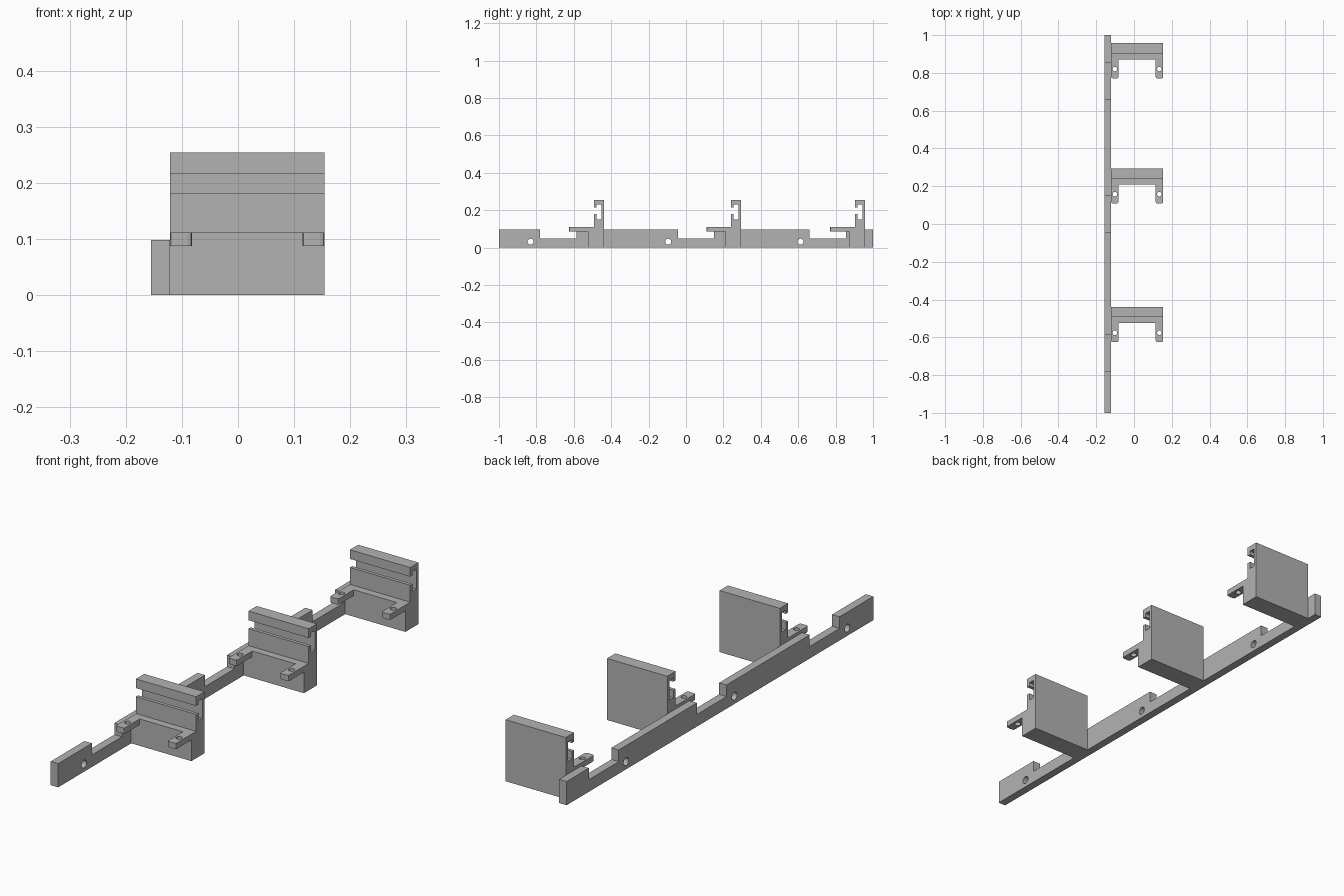
import bpy, bmesh
from mathutils import Matrix, Vector

cube = bpy.data.objects.get("Cube")
if cube:
    bpy.data.objects.remove(cube, do_unlink=True)

grey = bpy.data.materials.new("light grey")
grey.use_nodes = True
colour = (0.45, 0.45, 0.45, 1)
grey.diffuse_color = colour
grey.node_tree.nodes["Principled BSDF"].inputs["Base Color"].default_value = colour


def prism(name, points, low, high, axis):
    """Extrude a profile: (y, z) points along x, or (x, y) points along z."""
    def place(p, h):
        return (h, p[0], p[1]) if axis == "x" else (p[0], p[1], h)
    bm = bmesh.new()
    face = bm.faces.new([bm.verts.new(place(p, low)) for p in points])
    shift = Vector(place((0, 0), high - low))
    ext = bmesh.ops.extrude_face_region(bm, geom=[face])["geom"]
    bmesh.ops.translate(bm, vec=shift, verts=[v for v in ext if isinstance(v, bmesh.types.BMVert)])
    bmesh.ops.recalc_face_normals(bm, faces=bm.faces)
    mesh = bpy.data.meshes.new(name)
    bm.to_mesh(mesh)
    bm.free()
    mesh.materials.append(grey)
    obj = bpy.data.objects.new(name, mesh)
    bpy.context.collection.objects.link(obj)
    return obj


def apply_modifiers(obj):
    bpy.context.view_layer.update()
    graph = bpy.context.evaluated_depsgraph_get()
    mesh = bpy.data.meshes.new_from_object(obj.evaluated_get(graph))
    obj.modifiers.clear()
    obj.data = mesh


def drill(obj, centre, radius, axis):
    """Cut a round hole through a part."""
    bm = bmesh.new()
    turn = Matrix.Rotation(1.570796, 4, "Y") if axis == "x" else Matrix()
    bmesh.ops.create_cone(bm, cap_ends=True, segments=24, radius1=radius, radius2=radius,
                          depth=0.2, matrix=Matrix.Translation(centre) @ turn)
    mesh = bpy.data.meshes.new("hole_cutter")
    bm.to_mesh(mesh)
    bm.free()
    mesh.materials.append(grey)
    cutter = bpy.data.objects.new("hole_cutter", mesh)
    cutter.hide_render = True
    bpy.context.collection.objects.link(cutter)
    mod = obj.modifiers.new("hole", "BOOLEAN")
    mod.operation, mod.solver, mod.object = "DIFFERENCE", "EXACT", cutter
    apply_modifiers(obj)
    bpy.data.objects.remove(cutter, do_unlink=True)


RAIL_X, JOIN_X, END_X = -0.155, -0.121, 0.154
RAIL_TOP, NOTCH_Z = 0.098, 0.05

# Long rail with three notches and three screw holes
profile = [(-1, 0), (-1, RAIL_TOP)]
for start, end in ((-0.78, -0.585), (-0.043, 0.15), (0.66, 0.855)):
    profile += [(start, RAIL_TOP), (start, NOTCH_Z), (end, NOTCH_Z), (end, RAIL_TOP)]
profile += [(1, RAIL_TOP), (1, 0)]
rail = prism("rail", profile, RAIL_X, JOIN_X, "x")
for y in (-0.831, -0.095, 0.612):
    drill(rail, (RAIL_X, y, 0.032), 0.016, "x")

# Bracket block with a hooked slot, measured from its back face
FRONT, WALL, LIP, SLOT = -0.085, -0.054, -0.040, -0.014
bracket_profile = [
    (0, 0), (FRONT, 0), (FRONT, 0.111), (WALL, 0.111), (WALL, 0.181), (LIP, 0.181),
    (LIP, 0.15), (SLOT, 0.15), (SLOT, 0.231), (LIP, 0.231), (LIP, 0.216),
    (WALL, 0.216), (WALL, 0.254), (0, 0.254)]
bracket = prism("bracket_1", bracket_profile, JOIN_X, END_X, "x")

# Pierced arm with softened tip corners
TIP, WIDTH = -0.186, 0.039


def make_arm(name, x):
    c = 0.004
    outline = [(x, FRONT), (x, TIP + 2 * c), (x + c / 2, TIP + c / 2), (x + 2 * c, TIP),
               (x + WIDTH - 2 * c, TIP), (x + WIDTH - c / 2, TIP + c / 2),
               (x + WIDTH, TIP + 2 * c), (x + WIDTH, FRONT)]
    arm = prism(name, outline, 0.087, 0.111, "z")
    drill(arm, (x + WIDTH / 2, -0.137, 0.1), 0.012, "z")
    return arm


parts = [bracket, make_arm("right_arm_1", JOIN_X), make_arm("left_arm_1", END_X - WIDTH)]

# Repeat the bracket and its arms along the rail
for number, back in enumerate((-0.439, 0.295, 0.957), 1):
    for part in parts:
        obj = part
        if number > 1:
            obj = part.copy()
            obj.name = part.name[:-1] + str(number)
            bpy.context.collection.objects.link(obj)
        obj.location.y = back
